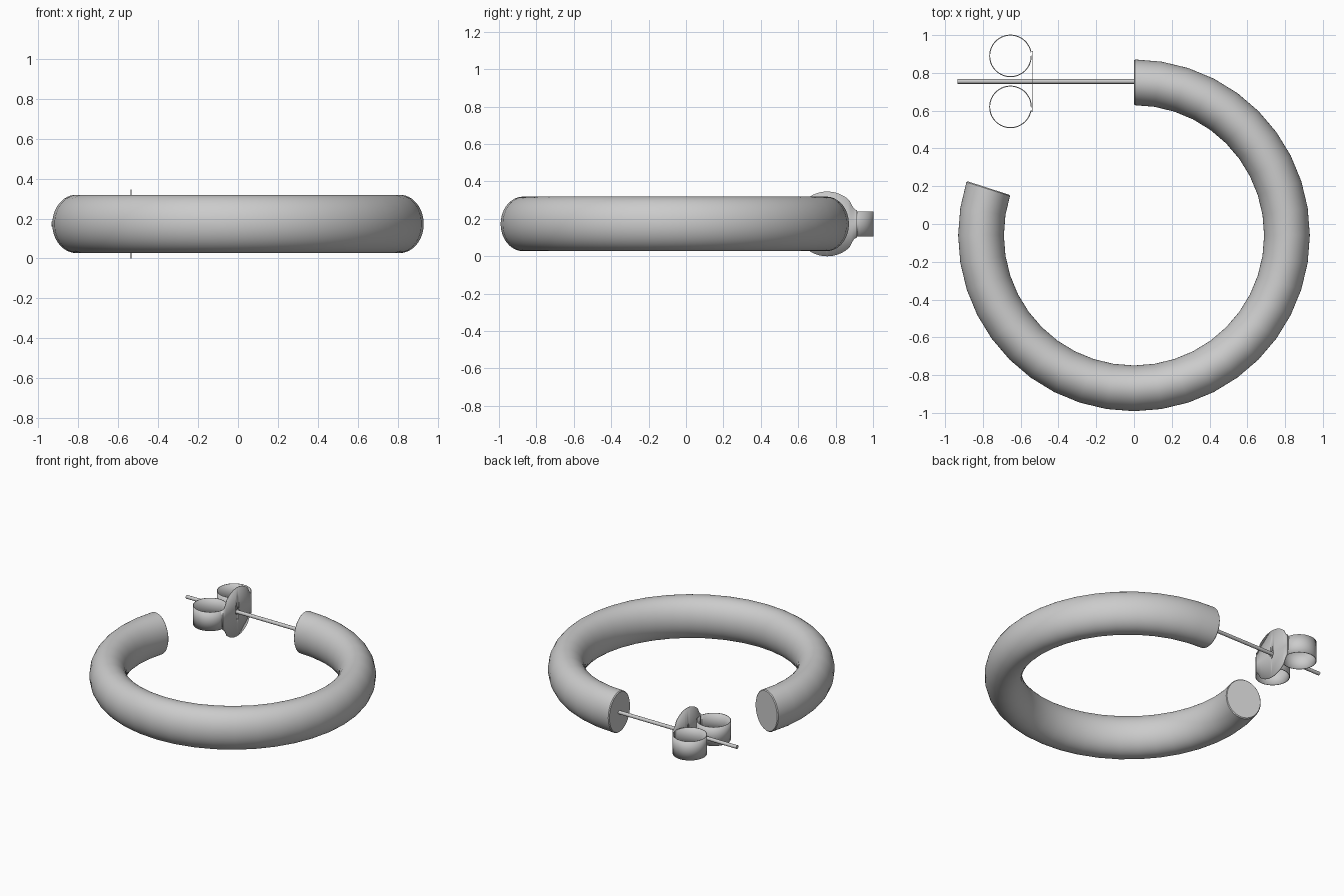
import bpy, bmesh
from math import sin, cos, pi, radians, sqrt
from mathutils import Vector

if "Cube" in bpy.data.objects:
    bpy.data.objects.remove(bpy.data.objects["Cube"])

ZC = 0.173          # height of the mid plane
PY = 0.755          # y of the post


def make(name, bm, angle=40):
    bmesh.ops.recalc_face_normals(bm, faces=bm.faces)
    me = bpy.data.meshes.new(name)
    bm.to_mesh(me)
    bm.free()
    ob = bpy.data.objects.new(name, me)
    bpy.context.collection.objects.link(ob)
    bpy.ops.object.select_all(action='DESELECT')
    ob.select_set(True)
    bpy.context.view_layer.objects.active = ob
    bpy.ops.object.shade_smooth_by_angle(angle=radians(angle))
    return ob


def skin(bm, rings, closed):
    rows = [[bm.verts.new(p) for p in r] for r in rings]
    n = len(rows[0])
    for a, b in zip(rows, rows[1:]):
        for i in range(n if closed else n - 1):
            j = (i + 1) % n
            bm.faces.new((a[i], a[j], b[j], b[i]))
    return rows


def rod(name, x0, x1, r, seg=24):
    bm = bmesh.new()
    ring = lambda x: [Vector((x, PY + r * cos(2 * pi * i / seg), ZC + r * sin(2 * pi * i / seg)))
                      for i in range(seg)]
    rows = skin(bm, [ring(x0), ring(x1)], True)
    for row in (rows[0], rows[-1]):
        bm.faces.new(row)
    return make(name, bm)


# Hoop: oval section swept 288 degrees, with slightly eased ends
def section(deg, s, seg=48):
    a = radians(deg)
    pts = []
    for i in range(seg):
        t = 2 * pi * i / seg
        rad = 0.81 + 0.121 * s * cos(t)
        pts.append(Vector((rad * cos(a), -0.06 + rad * sin(a), ZC + 0.146 * s * sin(t))))
    return pts


stations = [(90, 0.96), (89.6, 1)] + [(90 - 9 * k, 1) for k in range(1, 32)] + [(-197.6, 1), (-198, 0.96)]
bm = bmesh.new()
rows = skin(bm, [section(d, s) for d, s in stations], True)
for row in (rows[0], rows[-1]):
    bm.faces.new(row)
make("hoop", bm)

# Straight ear post
rod("post", -0.935, 0.005, 0.0125)

# Butterfly back: round plate narrowing into two curled arms, one bent strip
R, ARM, X = 0.173, 0.067, -0.536
half = []
for i in range(33):
    d = 0.158 * sin(pi / 2 * i / 32)
    h = sqrt(R * R - d * d)
    if d > 0.12:                       # fillet from disc to arm
        t = (d - 0.12) / 0.038
        h = h * (1 - t) + 0.074 * t
    half.append((X, d, max(h, ARM)))
for i in range(61):                    # curl
    a = radians(11 + 350 * i / 60)
    half.append((-0.654 + 0.11 * cos(a), 0.135 + 0.11 * sin(a), ARM))
path = [(x, -d, h) for x, d, h in reversed(half[1:])] + half
bm = bmesh.new()
skin(bm, [[Vector((x, PY + d, ZC - h)), Vector((x, PY + d, ZC)), Vector((x, PY + d, ZC + h))]
          for x, d, h in path], False)
back = make("butterfly_back", bm)
sol = back.modifiers.new("thickness", 'SOLIDIFY')
sol.thickness = 0.005
sol.offset = 0

# Hole in the plate around the post
cutter = rod("hole_cutter", X - 0.02, X + 0.02, 0.02)
cutter.hide_render = True
cutter.hide_set(True)
cut = back.modifiers.new("hole", 'BOOLEAN')
cut.operation = 'DIFFERENCE'
cut.object = cutter
